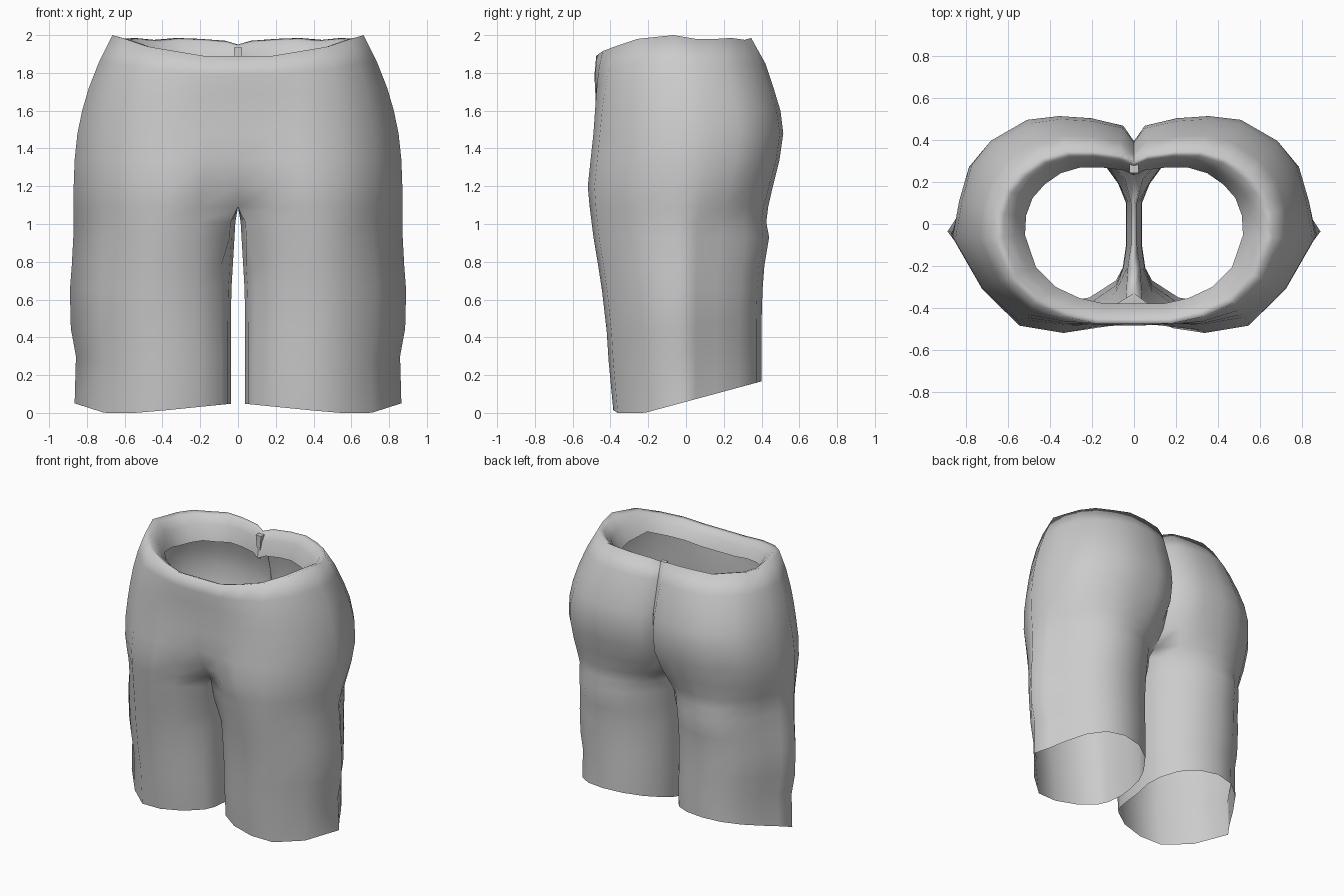
import bpy, bmesh

if "Cube" in bpy.data.objects:
    bpy.data.objects.remove(bpy.data.objects["Cube"])

cloth = bpy.data.materials.new("grey cloth")
cloth.diffuse_color = (0.6, 0.6, 0.6, 1)
cloth.use_nodes = True
cloth.node_tree.nodes["Principled BSDF"].inputs["Base Color"].default_value = cloth.diffuse_color

# Half outlines, front centre round the outside to back centre
# (x as a share of the side width, y as a share of front / back depth)
LEG = [(.1, -.7), (.245, -.91), (.44, -1), (.63, -.94), (.82, -.56), (1, -.08), (.935, .13),
       (.865, .4), (.77, .71), (.64, .93), (.48, 1), (.31, .93), (.17, .74), (.085, .48)]
HIP = [(0, -.94), (.2, -.97), (.37, -1), (.63, -.93), (.84, -.6), (1, -.12), (.965, .22),
       (.91, .55), (.805, .77), (.6, .965), (.42, 1), (.24, .98), (.06, .91), (0, .78)]
WAIST = [(0, -1), (.27, -1), (.5, -.93), (.72, -.79), (.9, -.54), (1, -.14), (.99, .15),
         (.93, .46), (.82, .7), (.67, .9), (.49, 1), (.3, 1), (.1, .95), (0, .86)]
WAIST_Z = [1.89, 1.89, 1.915, 1.94, 1.98, 2, 1.98, 1.98, 1.985, 1.975, 1.985, 1.98, 1.97, 1.95]
# Inner thigh, back to front
INNER_Y = [.1, 0, -.1, -.21]

# height, outline blend (0 leg, 1 hip, 2 waist), side, front, back, front seam y, back seam y
LEVELS = [
    (0.00, 0, .865, .385, .40, 0, 0),
    (0.27, 0, .858, .41, .40, 0, 0),
    (0.43, 0, .885, .42, .40, 0, 0),
    (0.65, 0, .89, .445, .405, 0, 0),
    (0.78, 0, .88, .465, .415, 0, 0),
    (0.93, 0, .872, .49, .44, 0, 0),
    (1.01, .1, .87, .50, .425, 0, 0),
    (1.09, .4, .87, .51, .435, -.33, .22),
    (1.20, .75, .87, .52, .46, -.41, .31),
    (1.34, 1, .865, .505, .495, -.47, .36),
    (1.48, 1, .85, .49, .515, -.48, .395),
    (1.60, 1.1, .825, .485, .50, -.48, .39),
    (1.72, 1.3, .79, .485, .465, -.48, .365),
    (1.86, 1.6, .735, .485, .42, -.485, .335),
    (2.00, 2, .665, .475, .345, -.475, .30),
]
CROTCH = 7


def lerp(a, b, t):
    return a + (b - a) * t


def hem_height(x, y):
    base = max(0, .005 + (y + .2) * .27)
    return max(base, (.52 - x) * .1) if y < 0 else base


def half_ring(i):
    z0, b, side, front, back, seam_f, seam_b = LEVELS[i]
    one, two, t = (LEG, HIP, b) if b <= 1 else (HIP, WAIST, b - 1)
    ring = []
    for (xa, ya), (xb, yb), wz in zip(one, two, WAIST_Z):
        x, y = lerp(xa, xb, t) * side, lerp(ya, yb, t)
        ring.append([x, y * (back if y > 0 else front), wz])
    if i >= CROTCH:
        ring[0][:2] = [0, seam_f]
        ring[-1][:2] = [0, seam_b]
    else:
        gap = lerp(.038, .014, max(0, z0 - .6) / .41)
        if z0 > .9:
            ring[-1][0] = gap + .03
            ring[0][0] = gap + .025
        for y in INNER_Y:
            ring.append([gap + (.016 if y < -.2 else 0), y, 0])
    if i == CROTCH:
        ring += [[0, y, 0] for y in INNER_Y]
    for p in ring:                       # slanted hem and dipped waist
        h = hem_height(p[0], p[1])
        p[2] = (lerp(h, .65, z0 / .65) if z0 < .65 else z0 if z0 < 1.6
                else 1.6 + (z0 - 1.6) * (p[2] - 1.6) / .4)
    return ring


rings = [half_ring(i) for i in range(len(LEVELS))]

# Rolled waist edge turning inwards and down
for side, front, back, drop in ((.625, .45, .325, .012), (.57, .41, .293, .07),
                                (.52, .38, .27, .18)):
    rings.append([[x * side, y * (back if y > 0 else front),
                   z - drop * (.7 if y < -.5 else 1)] for (x, y), z in zip(WAIST, WAIST_Z)])


def add_object(name, bm):
    mesh = bpy.data.meshes.new(name)
    bm.to_mesh(mesh)
    bm.free()
    ob = bpy.data.objects.new(name, mesh)
    bpy.context.collection.objects.link(ob)
    mesh.materials.append(cloth)
    return ob


# Shorts shell: both halves skinned and welded at the centre seam
bm = bmesh.new()
for s in (1, -1):
    vs = [[bm.verts.new((s * x, y, z)) for x, y, z in r] for r in rings]
    for i in range(len(vs) - 1):
        lo, hi = vs[i], vs[i + 1]
        n = len(LEG)
        pairs = [(j, j + 1) for j in range(n - 1)]
        if i < CROTCH:
            m = len(lo)
            pairs += [(j, (j + 1) % m) for j in range(n - 1, m)]
        for a, b in pairs:
            quad = [lo[a], lo[b], hi[b], hi[a]]
            bm.faces.new(quad if s > 0 else quad[::-1])
bmesh.ops.remove_doubles(bm, verts=bm.verts, dist=.0005)
for f in bm.faces:
    f.smooth = True
for e in bm.edges:                       # crisp crease along the back seam
    if all(abs(v.co.x) < .001 and v.co.y > .2 for v in e.verts):
        e.smooth = False
add_object("shorts", bm)

# Small pinched tuck at the back of the waist
bm = bmesh.new()
bmesh.ops.create_cube(bm, size=1)
for v in bm.verts:
    top = v.co.z > 0
    v.co = (v.co.x * (.045 if top else .012),
            (.268 if top else .255) + v.co.y * (.05 if top else .02),
            1.935 if top else 1.76)
add_object("waist_tuck", bm)
